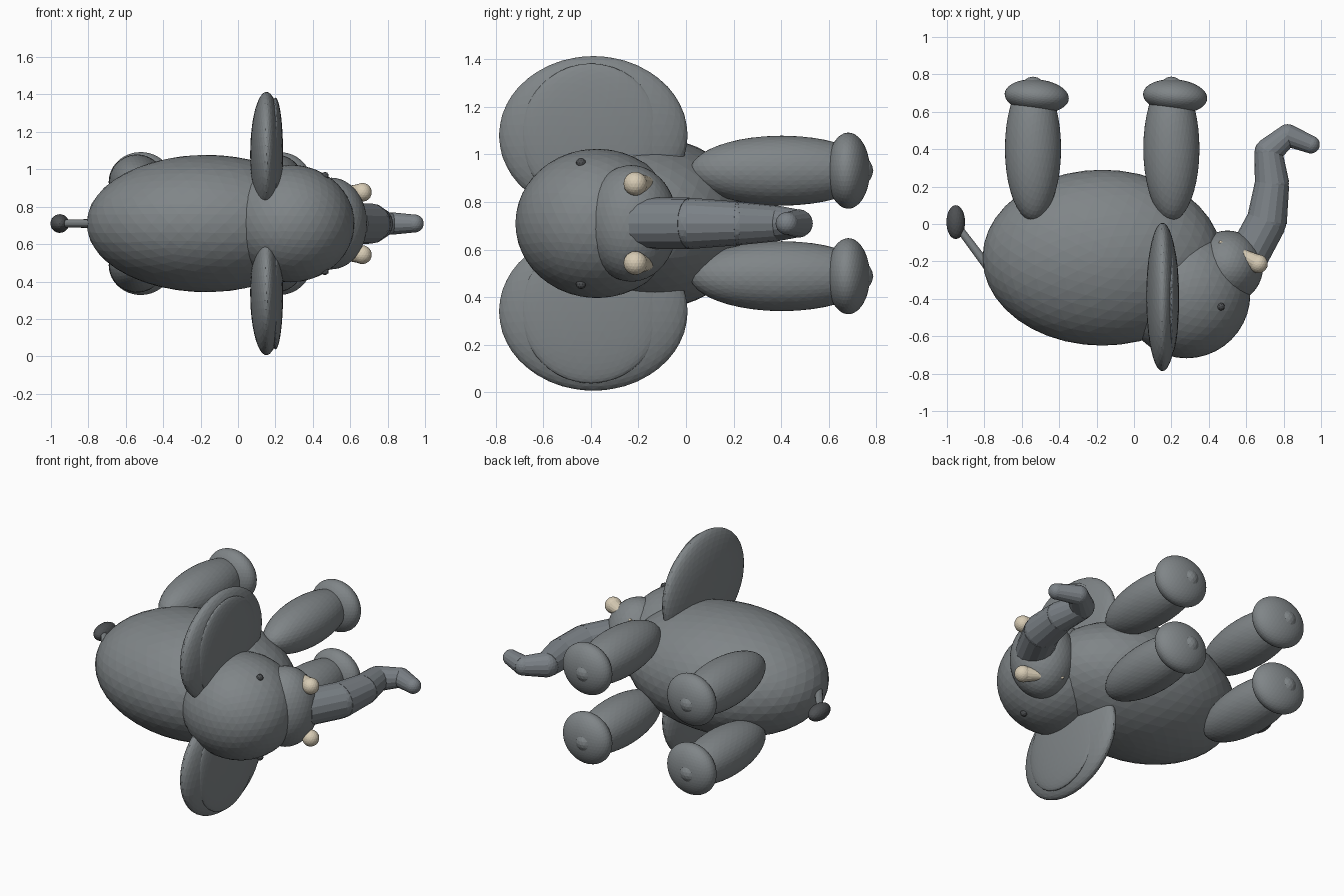
import bpy, bmesh, math
from mathutils import Matrix, Vector

if "Cube" in bpy.data.objects:
    bpy.data.objects.remove(bpy.data.objects["Cube"])

MID = 0.71  # height of the symmetry plane (the animal lies on its side)


def material(name, rgb):
    m = bpy.data.materials.new(name)
    m.diffuse_color = (*rgb, 1)
    m.use_nodes = True
    m.node_tree.nodes["Principled BSDF"].inputs["Base Color"].default_value = m.diffuse_color
    return m


GREY = material("elephant grey", (0.215, 0.235, 0.245))
TRUNK = material("trunk grey", (0.20, 0.222, 0.242))
DARK = material("tuft dark grey", (0.075, 0.08, 0.085))
IVORY = material("ivory", (0.68, 0.60, 0.46))


def add(name, bm, mat):
    me = bpy.data.meshes.new(name)
    bm.to_mesh(me)
    bm.free()
    me.materials.append(mat)
    ob = bpy.data.objects.new(name, me)
    bpy.context.collection.objects.link(ob)
    return ob


def ellipsoid(name, loc, radii, mat=GREY, turn=0, detail=4):
    bm = bmesh.new()
    place = (Matrix.Translation(loc) @ Matrix.Rotation(math.radians(turn), 4, 'Z')
             @ Matrix.Diagonal((*radii, 1)))
    bmesh.ops.create_icosphere(bm, subdivisions=detail, radius=1, matrix=place)
    return add(name, bm, mat)


def rod(name, a, b, ra, rb, mat=GREY, sides=16):
    a, b = Vector(a), Vector(b)
    d = b - a
    place = Matrix.Translation((a + b) / 2) @ d.to_track_quat('Z', 'Y').to_matrix().to_4x4()
    bm = bmesh.new()
    bmesh.ops.create_cone(bm, cap_ends=True, segments=sides, radius1=ra, radius2=rb,
                          depth=d.length, matrix=place)
    return add(name, bm, mat)


# Body, head and muzzle
ellipsoid("body", (-0.17, -0.18, MID), (0.64, 0.47, 0.367))
ellipsoid("head", (0.28, -0.375, MID), (0.342, 0.343, 0.314))
ellipsoid("muzzle", (0.50, -0.23, MID), (0.19, 0.195, 0.245))

# Trunk: tapered segments with a ball at each bend
path = [(0.60, -0.19, 0.109), (0.71, 0.015, 0.108), (0.738, 0.215, 0.092),
        (0.718, 0.385, 0.075), (0.82, 0.475, 0.06), (0.945, 0.425, 0.049)]
for i, (p, q) in enumerate(zip(path, path[1:]), 1):
    end = q[2] if i < 4 else q[2] * 0.97
    rod(f"trunk_segment_{i}", (p[0], p[1], MID), (q[0], q[1], MID), p[2], end, TRUNK)
    ellipsoid(f"trunk_joint_{i}", (q[0], q[1], MID), (q[2] * 0.98,) * 3, TRUNK, detail=3)

# Tail with tuft
rod("tail", (-0.78, -0.23, MID), (-0.945, -0.01, MID), 0.024, 0.02)
ellipsoid("tail_tuft", (-0.953, 0.01, MID), (0.05, 0.091, 0.05), DARK, detail=3)

# Paired parts on both sides of the symmetry plane
for side, s in (("left", 1), ("right", -1)):
    ellipsoid(f"ear_{side}", (0.152, -0.39, MID + s * 0.37), (0.087, 0.397, 0.334))
    ellipsoid(f"inner_ear_{side}", (0.20, -0.40, MID + s * 0.37), (0.041, 0.295, 0.303))
    ellipsoid(f"eye_{side}", (0.465, -0.442, MID + s * 0.255), (0.021,) * 3, DARK, detail=2)

    # Tusk: rounded outer end, point running back through the muzzle
    z = MID + s * 0.167
    rod(f"tusk_{side}", (0.665, -0.213, z), (0.455, -0.095, z), 0.048, 0.008, IVORY)
    ellipsoid(f"tusk_end_{side}", (0.665, -0.213, z), (0.05,) * 3, IVORY, detail=3)

    # Legs and feet
    for end, x in (("back", -0.54), ("front", 0.20)):
        z = MID + s * 0.222
        ellipsoid(f"{end}_leg_{side}", (x, 0.403, z), (0.15, 0.385, 0.147))
        ellipsoid(f"{end}_foot_{side}", (x + 0.02, 0.683, z), (0.172, 0.09, 0.16), turn=-5)
